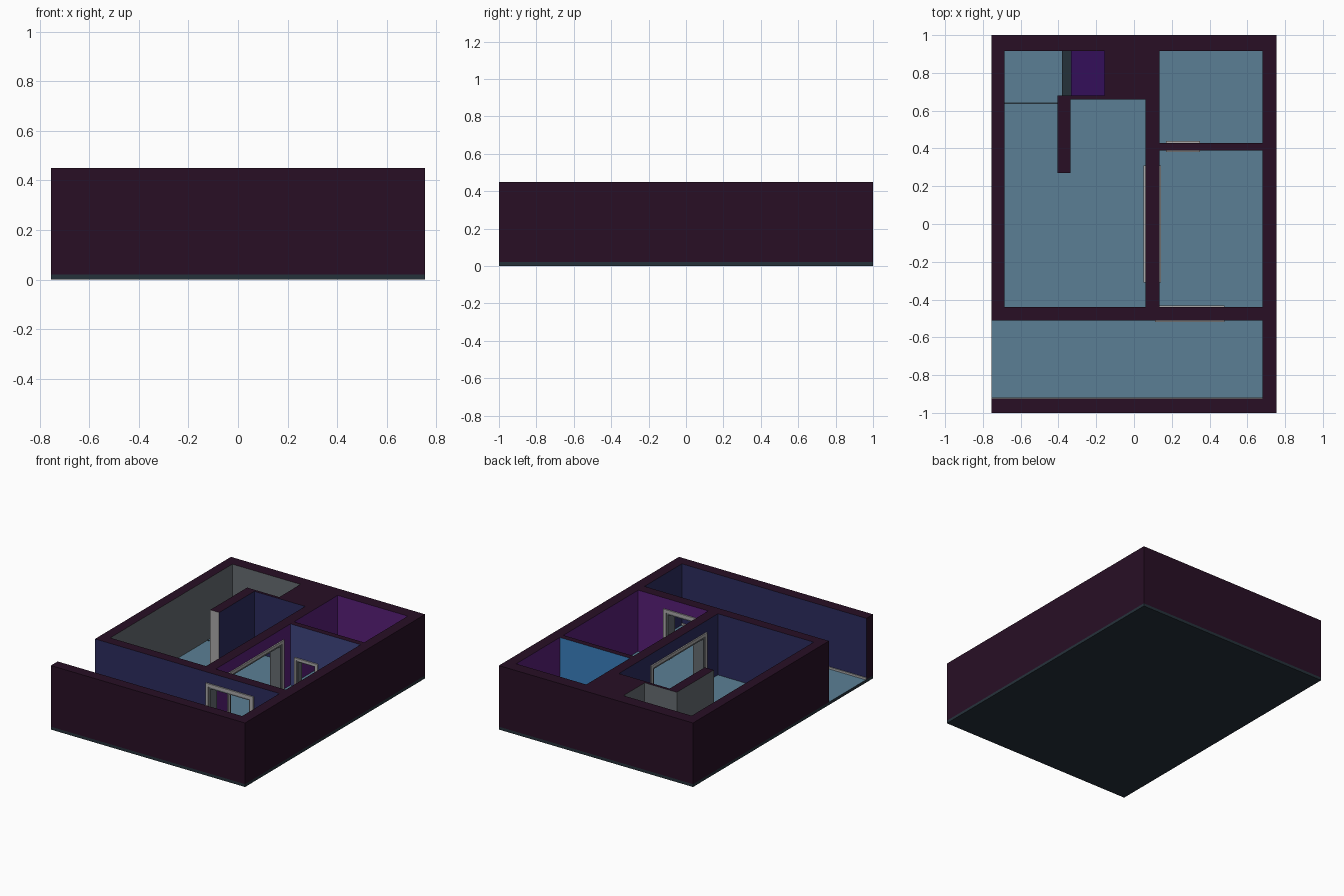
import bpy, bmesh
from mathutils import Vector

if "Cube" in bpy.data.objects:
    bpy.data.objects.remove(bpy.data.objects["Cube"])

H, F = 0.45, 0.02          # wall top, floor top


def material(name, rgb):
    lin = [((c / 255 + 0.055) / 1.055) ** 2.4 if c > 10 else c / 255 / 12.92 for c in rgb]
    m = bpy.data.materials.new(name)
    m.diffuse_color = (*lin, 1)
    m.use_nodes = True
    m.node_tree.nodes["Principled BSDF"].inputs["Base Color"].default_value = m.diffuse_color
    return m


MATS = {n: material(n, c) for n, c in {
    "plum": (40, 15, 37), "floor_teal": (91, 127, 149), "slab_dark": (37, 49, 58),
    "navy": (44, 44, 94), "purple": (88, 31, 120), "bright_blue": (58, 128, 190),
    "slate_blue": (62, 69, 128), "grey": (102, 108, 113), "trim_grey": (172, 170, 170),
    "deep_purple": (51, 15, 90)}.items()}
DIRS = {"x+": (1, 0, 0), "x-": (-1, 0, 0), "y+": (0, 1, 0),
        "y-": (0, -1, 0), "z+": (0, 0, 1), "z-": (0, 0, -1)}


def box(name, x0, x1, y0, y1, z0=F, z1=H, base="plum", paint=None):
    """Box between bounds; paint maps a face direction to a colour."""
    paint = paint or {}
    bm = bmesh.new()
    bmesh.ops.create_cube(bm, size=1)
    for v in bm.verts:
        v.co = Vector((x1 if v.co.x > 0 else x0, y1 if v.co.y > 0 else y0, z1 if v.co.z > 0 else z0))
    bm.normal_update()
    slots = [base] + sorted(set(paint.values()) - {base})
    for f in bm.faces:
        for d, c in paint.items():
            if f.normal.dot(Vector(DIRS[d])) > 0.9:
                f.material_index = slots.index(c)
    me = bpy.data.meshes.new(name)
    bm.to_mesh(me)
    bm.free()
    for s in slots:
        me.materials.append(MATS[s])
    ob = bpy.data.objects.new(name, me)
    bpy.context.collection.objects.link(ob)
    return ob


def door_frame(name, axis, a0, a1, b0, b1, top, w):
    """Casing around an opening a0..a1 along axis in a wall b0..b1 thick."""
    def part(n, p0, p1, z0, z1, out, col):
        q0, q1 = b0 - out, b1 + out
        r = (p0, p1, q0, q1) if axis == "x" else (q0, q1, p0, p1)
        box(name + n, *r, z0, z1, col)
    # outer casing stands proud, inner lining sits back
    for tag, i, j, out, col in (("_casing", 0, w, 0.009, "trim_grey"),
                                ("_lining", w, w * 1.6, 0.002, "grey")):
        part(tag + "_jamb_a", a0 + i, a0 + j, F, top - i, out, col)
        part(tag + "_jamb_b", a1 - j, a1 - i, F, top - i, out, col)
        part(tag + "_header", a0 + j, a1 - j, top - j, top - i, out, col)


def door_wall(name, axis, w0, w1, a0, a1, b0, b1, top, paint, w):
    """Wall w0..w1 along axis with a framed doorway."""
    for n, p0, p1, z0 in (("_side_a", w0, a0, F), ("_side_b", a1, w1, F), ("_lintel", a0, a1, top)):
        r = (p0, p1, b0, b1) if axis == "x" else (b0, b1, p0, p1)
        box(name + n, *r, z0, H, "plum", paint)
    door_frame(name + "_door", axis, a0, a1, b0, b1, top, w)


# floor slab
box("floor_slab", -0.755, 0.755, -1, 1, 0, F, "slab_dark", {"z+": "floor_teal"})

# outer walls, painted per room on the inside
box("left_wall", -0.755, -0.685, -0.44, 1, paint={"x+": "grey"})
box("back_wall_left", -0.685, -0.155, 0.915, 1, paint={"y-": "grey"})
box("back_wall_middle", -0.155, 0.135, 0.915, 1)
box("back_wall_right", 0.135, 0.68, 0.915, 1, paint={"y-": "purple"})
box("right_wall_front", 0.68, 0.755, -1, -0.475, paint={"x-": "navy"})
box("right_wall_back", 0.68, 0.755, -0.475, 1, paint={"x-": "purple"})
box("front_wall", -0.755, 0.68, -1, -0.925, paint={"y+": "navy"})
box("front_baseboard", -0.755, 0.68, -0.925, -0.919, F, 0.034, "trim_grey")

# wall between porch and rooms: navy room on the left, purple room on the right
box("porch_wall_left", -0.755, 0.06, -0.51, -0.44, paint={"y-": "navy", "y+": "navy"})
door_wall("porch_wall", "x", 0.06, 0.68, 0.11, 0.48, -0.51, -0.44, 0.375,
          {"y-": "navy", "y+": "purple"}, 0.022)

# long central wall with wide doorway
door_wall("central_wall", "y", -0.44, 0.66, -0.31, 0.31, 0.06, 0.135, 0.37,
          {"x-": "navy", "x+": "purple"}, 0.022)
box("central_wall_back", 0.06, 0.135, 0.66, 0.915, paint={"x+": "purple"})

# divider between the two right rooms
door_wall("divider_wall", "x", 0.135, 0.68, 0.17, 0.35, 0.39, 0.43, 0.225,
          {"y-": "slate_blue", "y+": "bright_blue"}, 0.016)

# closet corner and stub wall
box("closet_block", -0.155, 0.06, 0.66, 0.915, paint={"x-": "grey", "y-": "navy"})
box("closet_front_wall", -0.335, -0.155, 0.66, 0.68, paint={"y-": "navy", "y+": "grey"})
box("stub_wall", -0.405, -0.335, 0.27, 0.68,
    paint={"x-": "grey", "x+": "navy", "y-": "trim_grey", "y+": "grey"})
box("closet_platform", -0.333, -0.155, 0.68, 0.915, F, 0.1, "deep_purple")
box("closet_step", -0.38, -0.333, 0.68, 0.915, F, 0.06, "slab_dark")
box("floor_threshold", -0.685, -0.405, 0.636, 0.642, F, F + 0.003, "slab_dark")
